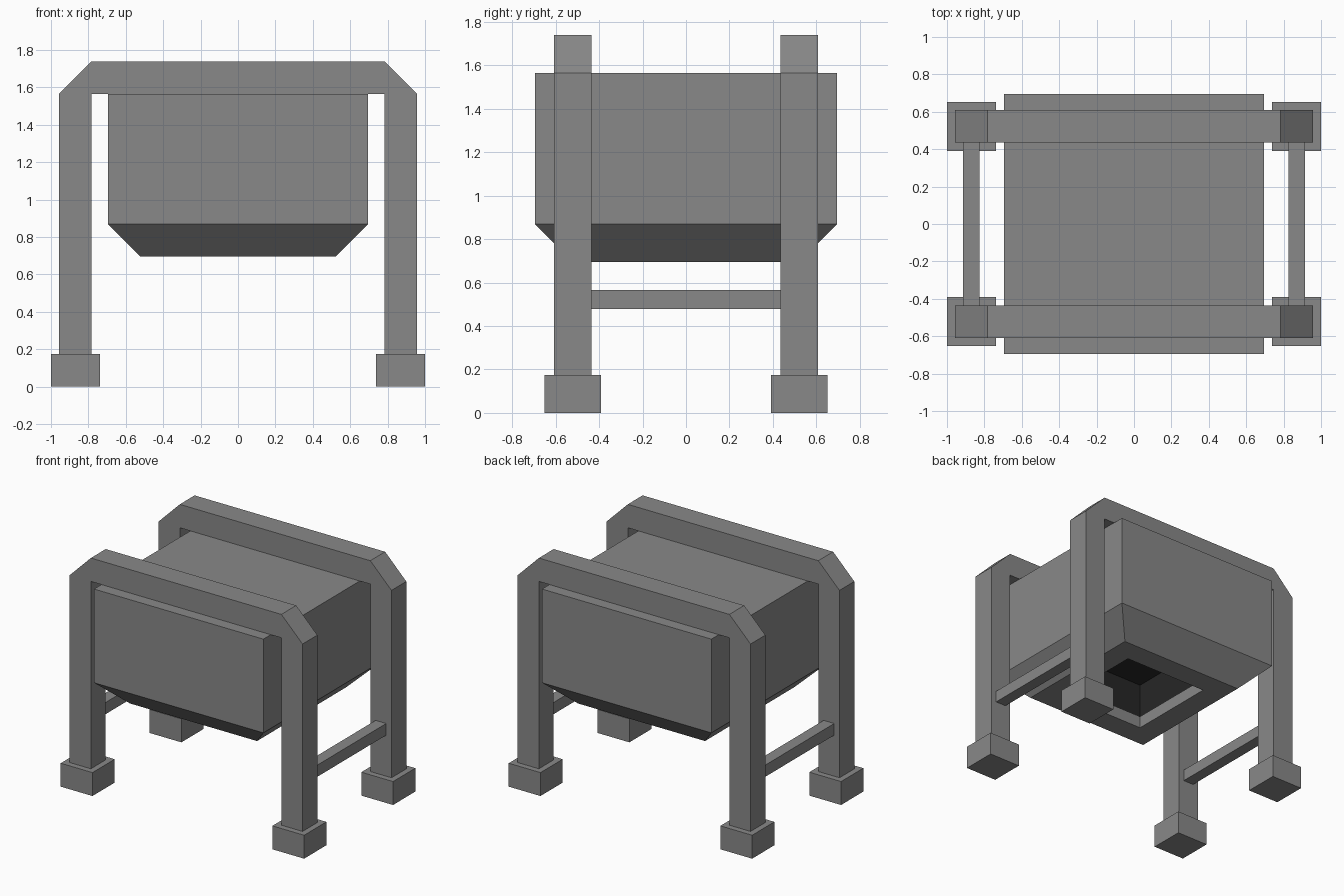
import bpy, bmesh

if "Cube" in bpy.data.objects:
    bpy.data.objects.remove(bpy.data.objects["Cube"])

U = 2 / 23  # design grid: the model is 23 units wide


def material(name, v):
    m = bpy.data.materials.new(name)
    m.diffuse_color = (v, v, v, 1)
    m.use_nodes = True
    m.node_tree.nodes["Principled BSDF"].inputs["Base Color"].default_value = m.diffuse_color
    return m


GREY = material("stone grey", 0.25)
DARK = material("dark interior", 0.02)


def finish(name, bm, mats):
    bmesh.ops.scale(bm, vec=(U, U, U), verts=bm.verts)
    bmesh.ops.recalc_face_normals(bm, faces=bm.faces)
    mesh = bpy.data.meshes.new(name)
    bm.to_mesh(mesh)
    bm.free()
    for m in mats:
        mesh.materials.append(m)
    ob = bpy.data.objects.new(name, mesh)
    bpy.context.collection.objects.link(ob)
    return ob


def box(name, lo, hi):
    bm = bmesh.new()
    bmesh.ops.create_cube(bm, size=1)
    for v in bm.verts:
        v.co = [(a + b) / 2 + c * (b - a) for a, b, c in zip(lo, hi, v.co)]
    return finish(name, bm, [GREY])


def frame(name, y0, y1):
    # arch outline with chamfered upper corners, extruded along y
    half = [(9, 2), (11, 2), (11, 18), (9, 20)]
    outline = half + [(-x, z) for x, z in reversed(half)] + [(-9, 18), (9, 18)]
    bm = bmesh.new()
    face = bm.faces.new([bm.verts.new((x, y0, z)) for x, z in outline])
    ext = bmesh.ops.extrude_face_region(bm, geom=[face], use_keep_orig=True)
    new = [g for g in ext["geom"] if isinstance(g, bmesh.types.BMVert)]
    bmesh.ops.translate(bm, verts=new, vec=(0, y1 - y0, 0))
    return finish(name, bm, [GREY])


# Hopper: square rings from the top, round the tapered base, up into the outlet
rings = [(8, 18), (8, 10), (6, 8), (4, 8), (4, 9), (4, 12)]
bm = bmesh.new()
loops = [[bm.verts.new((sx * r, sy * r, z))
          for sx, sy in ((-1, -1), (1, -1), (1, 1), (-1, 1))] for r, z in rings]
bm.faces.new(loops[0])
for i, (a, b) in enumerate(zip(loops, loops[1:])):
    for k in range(4):
        f = bm.faces.new((a[k], a[(k + 1) % 4], b[(k + 1) % 4], b[k]))
        f.material_index = int(i == len(rings) - 2)
bm.faces.new(loops[-1]).material_index = 1
finish("hopper", bm, [GREY, DARK])

# Support arches, front and back
frame("front_arch", -7, -5)
frame("back_arch", 5, 7)

for sx, side in ((-1, "left"), (1, "right")):
    # Side rail between the legs
    box(side + "_rail", (sx * 10 - 0.5, -5, 5.5), (sx * 10 + 0.5, 5, 6.5))
    # Feet
    for sy, end in ((-1, "front"), (1, "back")):
        box(f"{end}_{side}_foot", (sx * 10 - 1.5, sy * 6 - 1.5, 0),
            (sx * 10 + 1.5, sy * 6 + 1.5, 2))
